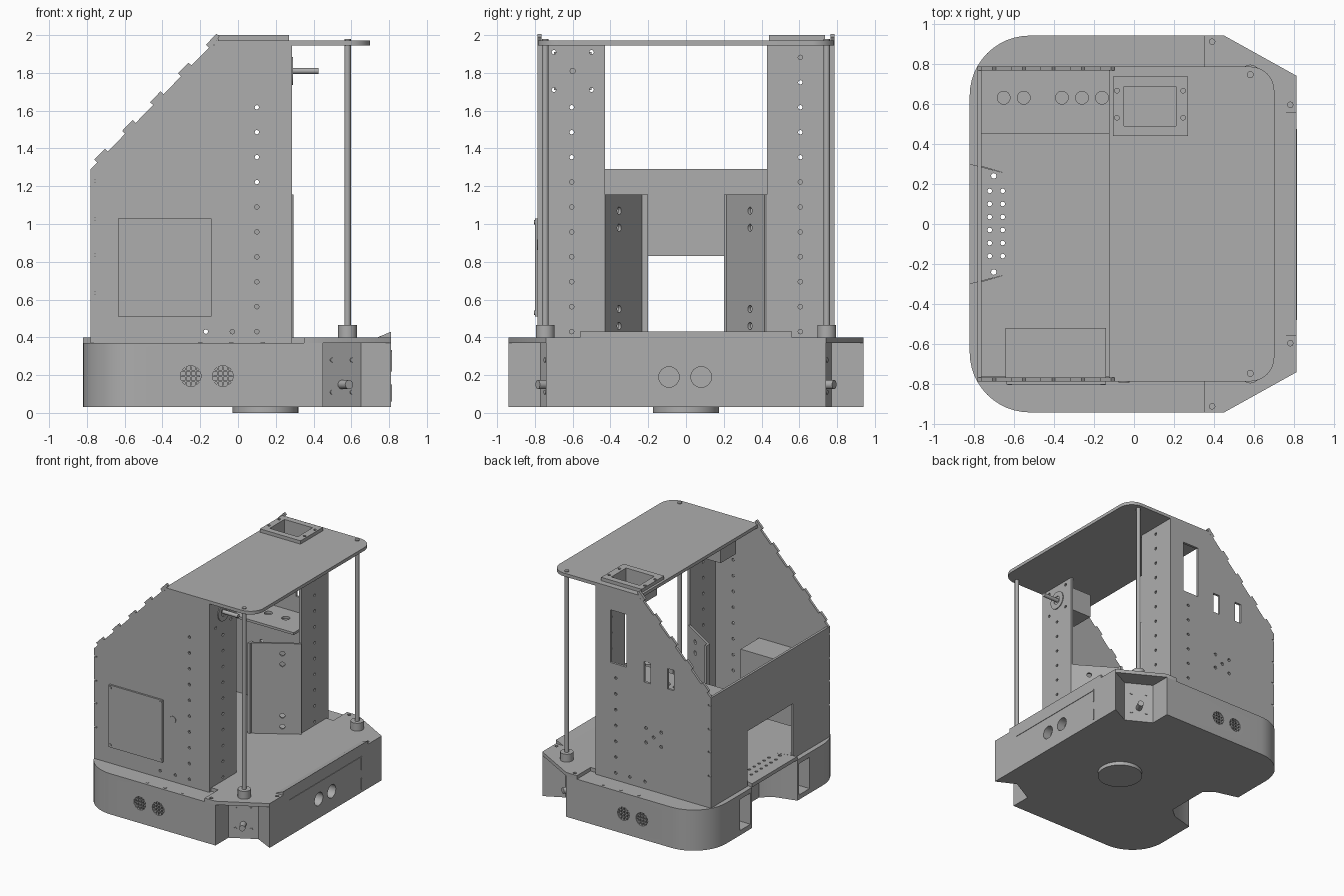
import bpy, bmesh, math
from mathutils import Matrix

if "Cube" in bpy.data.objects:
    bpy.data.objects.remove(bpy.data.objects["Cube"], do_unlink=True)

grey = bpy.data.materials.new("sheet_grey")
grey.use_nodes = True
tone = (0.42, 0.42, 0.42, 1)
grey.diffuse_color = tone
grey.node_tree.nodes["Principled BSDF"].inputs["Base Color"].default_value = tone


def arc(cx, cy, r, a0, a1, n=12):
    step = math.radians(a1 - a0) / n
    a = math.radians(a0)
    return [(cx + r * math.cos(a + i * step), cy + r * math.sin(a + i * step)) for i in range(n + 1)]


def circle(cx, cy, r, n=16):
    return arc(cx, cy, r, 0, 360, n)[:-1]


def rect(a0, a1, b0, b1):
    return [(a0, b0), (a1, b0), (a1, b1), (a0, b1)]


def mirrored(half):
    return half + [(x, -y) for x, y in reversed(half)]


def prisms(name, outlines, t0, t1, axis="z"):
    """Extrude flat outlines along an axis into one object."""
    place = {"z": lambda a, b, t: (a, b, t),
             "y": lambda a, b, t: (a, t, b),
             "x": lambda a, b, t: (t, a, b)}[axis]
    bm = bmesh.new()
    for pts in outlines:
        low = [bm.verts.new(place(a, b, t0)) for a, b in pts]
        top = [bm.verts.new(place(a, b, t1)) for a, b in pts]
        bm.faces.new(low)
        bm.faces.new(top)
        for i in range(len(pts)):
            j = (i + 1) % len(pts)
            bm.faces.new((low[i], low[j], top[j], top[i]))
    bmesh.ops.recalc_face_normals(bm, faces=bm.faces)
    mesh = bpy.data.meshes.new(name)
    bm.to_mesh(mesh)
    bm.free()
    ob = bpy.data.objects.new(name, mesh)
    mesh.materials.append(grey)
    bpy.context.collection.objects.link(ob)
    return ob


def activate(ob):
    bpy.ops.object.select_all(action="DESELECT")
    ob.select_set(True)
    bpy.context.view_layer.objects.active = ob


def cut(ob, outlines, t0, t1, axis="z"):
    tool = prisms("cutter", outlines, t0, t1, axis)
    tool.hide_render = True
    mod = ob.modifiers.new("cut", "BOOLEAN")
    mod.operation, mod.solver, mod.object = "DIFFERENCE", "EXACT", tool
    activate(ob)
    bpy.ops.object.modifier_apply(modifier=mod.name)
    bpy.data.objects.remove(tool, do_unlink=True)


# Base with dock notch, rounded rear corners and recessed motor corners
notch = [(-.55, .18), (-.63, .25), (-.82, .30)]
base = prisms("base", [mirrored(notch + arc(-.52, .64, .30, 180, 90) +
              [(.45, .94), (.45, .77), (.65, .66), (.81, .74)])], .03, .37)
for s in (-1, 1):
    cut(base, [rect(s * .32, s * .46, .07, .33)], -.9, -.68, "x")
cut(base, [circle(y, .19, .055) for y in (-.09, .08)], .74, .9, "x")
for s in (-1, 1):
    cut(base, [circle(x, .195, .055) for x in (-.25, -.08)], s * .90, s * 1, "y")

prisms("base_disc", [circle(.145, 0, .175, 40)], 0, .03)
deck = prisms("front_deck", [mirrored([(.35, .94), (.45, .94), (.81, .74)])], .37, .40)
cut(deck, [circle(.39, s * .91, .014, 8) for s in (-1, 1)] +
    [circle(.78, s * .595, .014, 8) for s in (-1, 1)], .36, .45)
prisms("inner_floor", [mirrored(notch[:2] + [(-.77, .29), (-.77, .76), (.35, .76)])], .37, .40)
dock = prisms("dock_plate", [mirrored(notch)], .37, .40)
cut(dock, [circle(x, -.16 + i * .065, .012, 8) for x in (-.72, -.655) for i in range(6)] +
    [circle(-.70, s * .24, .014, 8) for s in (-1, 1)], .3, .5)
prisms("front_lip", [[(.74, .40), (.81, .40), (.81, .43)]], -.56, .56, "y")
prisms("hatch_seam", [rect(-.48, .47, .322, .332), rect(.465, .475, .22, .332),
                      rect(.465, .475, .06, .15)], .808, .814, "x")
prisms("deck_screws", [circle(.78, y, .028) for y in (-.33, 0, .33)], .40, .406)

# Vent grilles with cross bars
for s in (-1, 1):
    bars = []
    for x in (-.25, -.08):
        for k in (-.027, 0, .027):
            bars += [rect(x + k - .004, x + k + .004, .145, .245),
                     rect(x - .05, x + .05, .191 + k, .199 + k)]
    prisms("vent_grille", bars, s * .925, s * .938, "y")
    prisms("rim_screws", [circle(x, s * .91, .012, 8) for x in (-.2, -.035, .13)], .37, .373)

# Motor shafts and bolts on the angled corner plates
for s in (-1, 1):
    spin = Matrix.Translation((.55, s * .715, .15)) @ Matrix.Rotation(
        math.atan2(.2 * s, .11), 4, "Z")
    shaft = prisms("wheel_shaft", [circle(0, 0, .024)], -.02, .08, "x")
    bolts = prisms("wheel_bolts", [circle(y, z, .012, 8) for y in (-.06, .06) for z in (-.04, .13)],
                   0, .006, "x")
    for ob in (shaft, bolts):
        ob.data.transform(spin)

# Tower side walls with toothed slope
def on_slope(d, out):
    u = (.697, .717)
    return (-.78 + d * u[0] - out * u[1], 1.29 + d * u[1] + out * u[0])

slope = [(-.78, 1.29)]
for i in range(5):
    d = .05 + i * .212
    slope += [on_slope(d, 0), on_slope(d, .022), on_slope(d + .08, .022), on_slope(d + .08, 0)]
profile = [(.285, .37), (-.78, .37)] + slope + [(-.13, 1.945), (.285, 1.945)]
for s, name in ((-1, "right_wall"), (1, "left_wall")):
    wall = prisms(name, [profile], s * .765, s * .785, "y")
    holes = [circle(.10, .43 + i * .132, .012, 8) for i in range(10)]
    holes += [circle(x, .43, .012, 8) for x in (-.17, -.03)]
    holes += [rect(-.79, -.755, z, z + .012) for z in (.63, .83, 1.02, 1.22)]
    if s > 0:
        holes += [rect(0, .15, 1.34, 1.78), rect(-.22, -.16, 1.26, 1.43), rect(-.44, -.38, 1.26, 1.43)]
        holes += [circle(-.25 + dx, .82 + dz, .014, 8) for dx, dz in
                  ((0, 0), (.07, .06), (-.07, .06), (.07, -.06), (-.07, -.06))]
    cut(wall, holes, s * .7, s * .9, "y")

    # Front column panels
    column = prisms("column_panel", [rect(s * .43, s * .765, .40, 1.945)], .265, .285, "x")
    holes = [circle(s * .605, .43 + i * .132, .012, 8) for i in range(10 if s < 0 else 12)]
    if s < 0:
        holes += [circle(y, z, .012, 8) for y in (-.7, -.5) for z in (1.71, 1.91)]
    cut(column, holes, .2, .35, "x")

    # Funnel plates leading inward between the columns
    length = math.hypot(.32, .20)
    funnel = prisms("funnel_plate", [rect(0, length, .40, 1.155)], 0, .018, "y")
    cut(funnel, [circle(length * .38, z, .02, 12) for z in (.46, .55, .98, 1.07)], -.1, .1, "y")
    funnel.data.transform(Matrix.Translation((.285, s * .43, 0)) @
                          Matrix.Rotation(math.atan2(-.20 * s, -.32), 4, "Z"))
    prisms("funnel_flange", [rect(s * .20, s * .245, .40, 1.155)], -.05, -.03, "x")

    # Support rods with collars
    prisms("support_rod", [circle(.58, s * .745, .017)], .40, 1.98)
    prisms("rod_collar", [circle(.58, s * .745, .05, 24)], .40, .465)

# Rear wall with doorway
rear = prisms("rear_wall", [[(-.78, .37), (-.30, .37), (-.30, .83), (.30, .83),
              (.30, .37), (.78, .37), (.78, 1.29), (-.78, 1.29)]], -.78, -.76, "x")

# Side access panel, its inner box and a latch
prisms("access_panel", [rect(-.635, -.14, .51, 1.03)], -.80, -.785, "y")
prisms("access_box", [rect(-.64, -.14, .51, 1.03)], -.765, -.52, "y")
prisms("access_screws", [circle(x, z, .012, 8) for x in (-.62, -.155) for z in (.53, 1.01)],
       -.804, -.80, "y")
prisms("latch", [circle(-.05, .89, .027)], -.79, -.785, "y")

# Equipment shelf inside the tower
shelf = prisms("equipment_shelf", [rect(-.76, .20, .45, .765)], 1.19, 1.21)
cut(shelf, [circle(x, .63, .032) for x in (-.65, -.55, -.36, -.26, -.16, 0)], 1.1, 1.3)

# Top plate with rounded front corners and framed opening
top = prisms("top_plate", [mirrored([(-.125, .785)] + arc(.58, .665, .12, 90, 0))], 1.945, 1.972)
opening = rect(-.05, .21, .49, .685)
cut(top, [opening], 1.9, 2.1)
frame = prisms("top_frame", [rect(-.105, .27, .44, .735)], 1.972, 2.0)
cut(frame, [opening] + [circle(x, y, .012, 8) for x in (-.085, .245) for y in (.53, .665)], 1.9, 2.1)
well = prisms("frame_well", [rect(-.065, .225, .475, .70)], 1.84, 1.945)
cut(well, [opening], 1.86, 2.1)

# Upper motor with boss and shaft
prisms("upper_motor", [rect(-.70, -.50, 1.71, 1.91)], .03, .265, "x")
boss = prisms("motor_boss", [circle(-.60, 1.81, .075, 32)], .265, .292, "x")
cut(boss, [circle(-.60, 1.81, .035, 24)], .28, .3, "x")
prisms("upper_shaft", [circle(-.60, 1.81, .016)], .265, .425, "x")

# Crisp edges, smooth round surfaces
for ob in list(bpy.context.scene.objects):
    if ob.type == "MESH" and ob.data.materials and ob.data.materials[0] == grey:
        bm = bmesh.new()
        bm.from_mesh(ob.data)
        bmesh.ops.recalc_face_normals(bm, faces=bm.faces)
        bm.to_mesh(ob.data)
        bm.free()
        activate(ob)
        bpy.ops.object.shade_smooth_by_angle(angle=math.radians(30))
